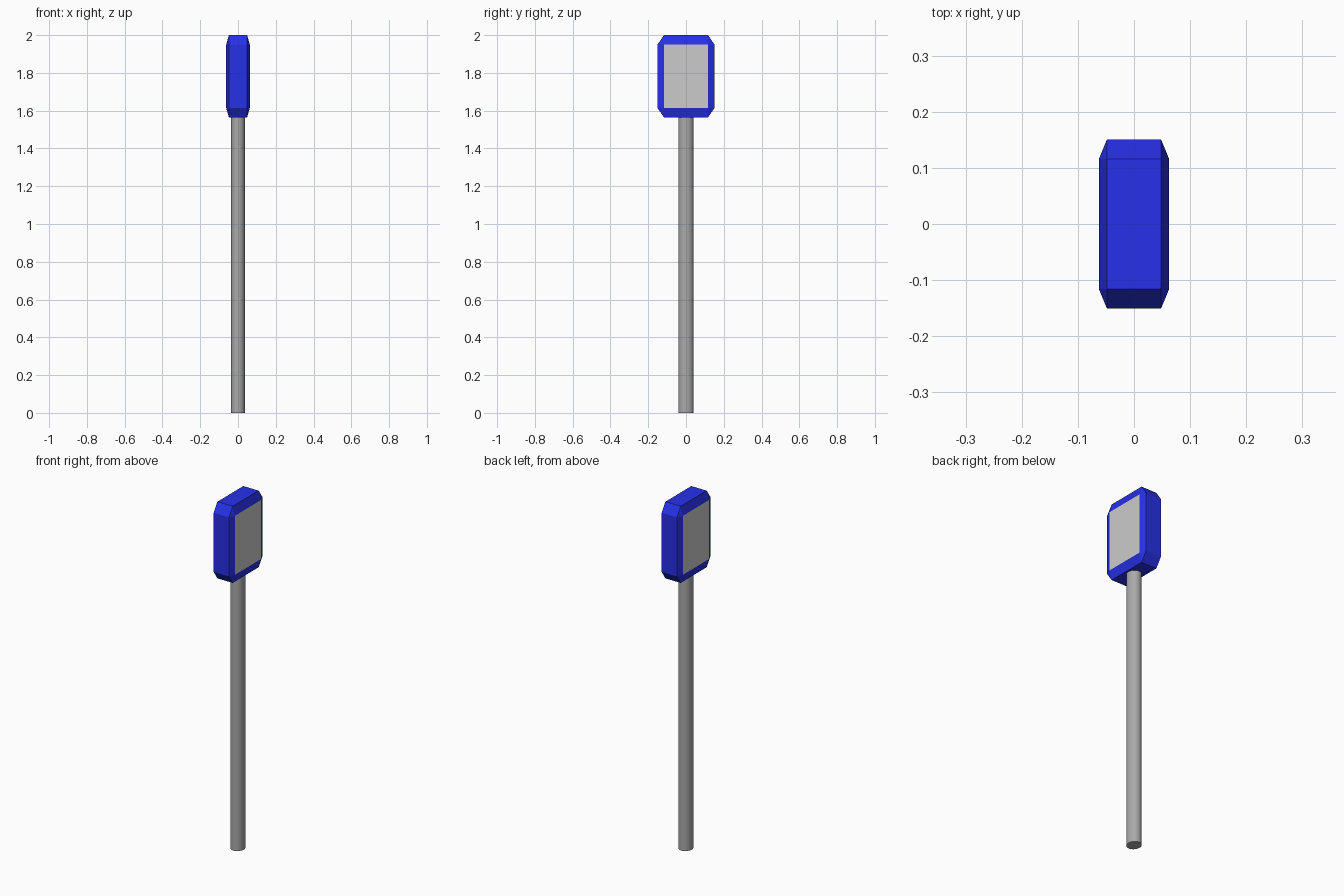
import bpy, bmesh
from mathutils import Vector

if "Cube" in bpy.data.objects:
    bpy.data.objects.remove(bpy.data.objects["Cube"])


def material(name, rgb):
    mat = bpy.data.materials.new(name)
    mat.diffuse_color = (*rgb, 1.0)
    mat.use_nodes = True
    mat.node_tree.nodes["Principled BSDF"].inputs["Base Color"].default_value = mat.diffuse_color
    return mat


blue = material("blue_casing", (0.02, 0.03, 0.8))
light_grey = material("light_grey", (0.7, 0.7, 0.7))
dark_grey = material("dark_grey", (0.4, 0.4, 0.4))

# Sign head: bevelled cube squeezed into a flat box
bm = bmesh.new()
bmesh.ops.create_cube(bm, size=2)
bmesh.ops.bevel(bm, geom=bm.edges[:], offset=0.23, offset_type='OFFSET',
                segments=1, profile=0.5, affect='EDGES')
# Grey display panels on both broad sides
bm.normal_update()
for f in bm.faces:
    f.material_index = 1 if abs(f.normal.x) > 0.99 else 0
bmesh.ops.scale(bm, vec=Vector((0.0625, 0.151, 0.218)), verts=bm.verts[:])
bmesh.ops.translate(bm, vec=Vector((0, 0, 1.782)), verts=bm.verts[:])
bm.normal_update()
mesh = bpy.data.meshes.new("sign_head")
bm.to_mesh(mesh)
bm.free()
mesh.materials.append(blue)
mesh.materials.append(light_grey)
head = bpy.data.objects.new("sign_head", mesh)
bpy.context.collection.objects.link(head)

# Post: slightly oval cylinder reaching the head's underside
height = 1.568
bpy.ops.mesh.primitive_cylinder_add(vertices=32, radius=1, depth=height,
                                    location=(0, 0, height / 2))
post = bpy.context.object
post.name = "post"
post.scale = (0.037, 0.041, 1)
bpy.ops.object.transform_apply(location=False, rotation=False, scale=True)
bpy.ops.object.shade_smooth_by_angle()
post.data.materials.append(dark_grey)
